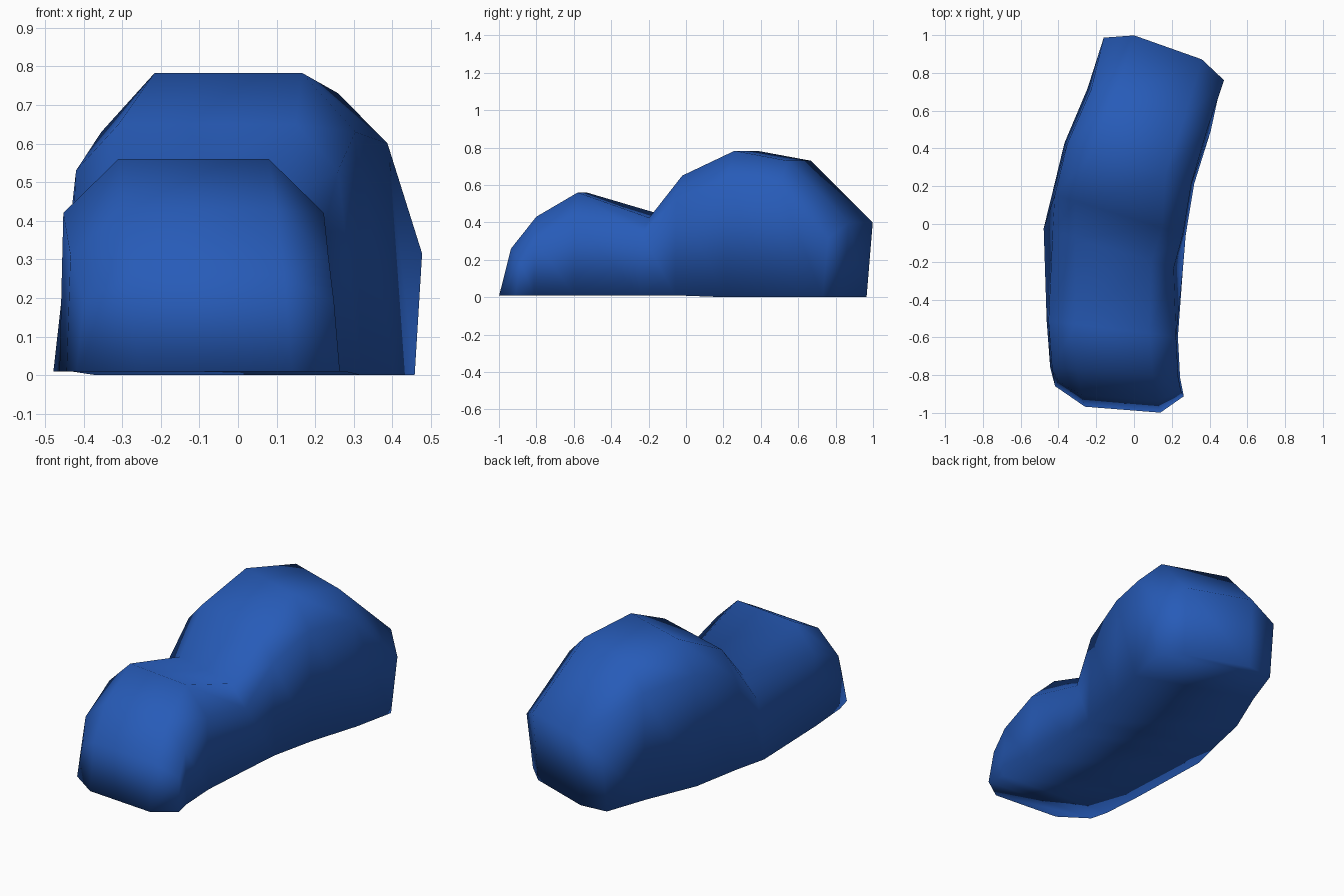
import bpy, bmesh, math

if "Cube" in bpy.data.objects:
    bpy.data.objects.remove(bpy.data.objects["Cube"])

# One flat blue colour
blue = bpy.data.materials.new("blue")
blue.diffuse_color = (0.02, 0.105, 0.48, 1)
blue.use_nodes = True
blue.node_tree.nodes["Principled BSDF"].inputs["Base Color"].default_value = blue.diffuse_color

# Cross-sections from nose to tail:
# centre x, centre y, turn in degrees, then half profile as (half width, set-back, height)
# for bottom edge, shoulder and top edge
sections = [
    (-0.08, -0.92, -4.5, [(0.342, 0.035, 0.01), (0.325, 0.06, 0.19), (0.20, 0.0, 0.26)]),
    (-0.10, -0.785, -4.5, [(0.345, 0, 0.01), (0.335, 0, 0.31), (0.20, 0, 0.43)]),
    (-0.115, -0.555, -7, [(0.35, 0, 0.01), (0.34, 0, 0.42), (0.196, 0, 0.56)]),
    (-0.11, -0.135, -17, [(0.385, 0, 0.01), (0.335, 0, 0.33), (0.21, 0, 0.425)]),
    (-0.08, 0.05, -17, [(0.37, 0, 0.01), (0.355, 0, 0.53), (0.24, 0, 0.65)]),
    (-0.025, 0.32, -17.5, [(0.36, 0, 0.0), (0.345, 0, 0.63), (0.20, 0, 0.783)]),
    (0.08, 0.605, -19, [(0.345, 0, 0.0), (0.325, 0, 0.60), (0.19, 0, 0.73)]),
    (0.18, 0.935, -19.5, [(0.33, -0.10, 0.0), (0.338, -0.065, 0.315), (0.19, 0, 0.40)]),
]


def place(bm, cx, cy, turn, u, v, z):
    a = math.radians(turn)
    return bm.verts.new((cx + u * math.cos(a) - v * math.sin(a),
                         cy + u * math.sin(a) + v * math.cos(a), z))


bm = bmesh.new()

# Mirrored rings
rings = []
for cx, cy, turn, half in sections:
    left = [place(bm, cx, cy, turn, -u, v, z) for u, v, z in half]
    right = [place(bm, cx, cy, turn, u, v, z) for u, v, z in reversed(half)]
    rings.append(left + right)

# Skin between neighbouring rings, including the underside
for a, b in zip(rings, rings[1:]):
    for i in range(6):
        j = (i + 1) % 6
        bm.faces.new((a[i], a[j], b[j], b[i]))

# Rounded-off nose and tail, each with a bottom lip
for ring, (cx, cy, turn, w, z) in ((rings[0], (-0.06, -0.983, -4.5, 0.20, 0.01)),
                                   (rings[-1], (0.17, 0.902, -19.5, 0.19, 0.0))):
    bl, sl, tl, tr, sr, br = ring
    nl = place(bm, cx, cy, turn, -w, 0, z)
    nr = place(bm, cx, cy, turn, w, 0, z)
    for face in ((bl, sl, tl, nl), (nl, tl, tr, nr), (nr, tr, sr, br), (bl, nl, nr, br)):
        bm.faces.new(face)

bmesh.ops.recalc_face_normals(bm, faces=bm.faces)
for f in bm.faces:
    f.smooth = True

mesh = bpy.data.meshes.new("curved_body")
bm.to_mesh(mesh)
bm.free()
mesh.materials.append(blue)
body = bpy.data.objects.new("curved_body", mesh)
bpy.context.collection.objects.link(body)
